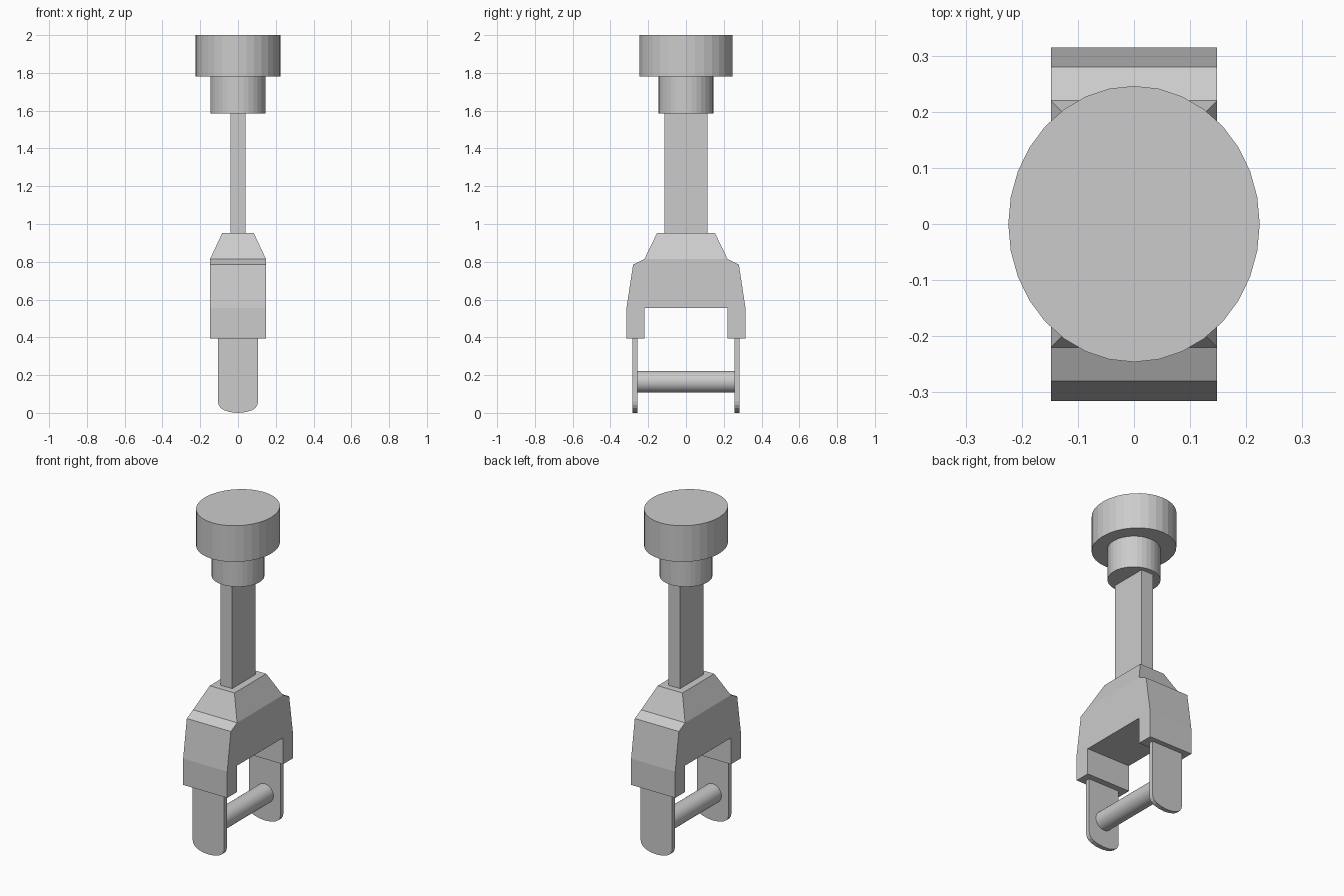
import bpy, bmesh, math

if "Cube" in bpy.data.objects:
    bpy.data.objects.remove(bpy.data.objects["Cube"])


def finish(name, bm):
    bmesh.ops.recalc_face_normals(bm, faces=bm.faces)
    mesh = bpy.data.meshes.new(name)
    bm.to_mesh(mesh)
    bm.free()
    obj = bpy.data.objects.new(name, mesh)
    bpy.context.collection.objects.link(obj)
    return obj


def prism(name, points, depth):
    """Closed profile of 3D points pushed along a depth vector."""
    bm = bmesh.new()
    face = bm.faces.new([bm.verts.new(p) for p in points])
    ext = bmesh.ops.extrude_face_region(bm, geom=[face], use_keep_orig=True)
    moved = [v for v in ext["geom"] if isinstance(v, bmesh.types.BMVert)]
    bmesh.ops.translate(bm, vec=depth, verts=moved)
    return finish(name, bm)


def cylinder(name, rx, ry, z0, z1, sides=32):
    ring = [(rx * math.cos(2 * math.pi * i / sides),
             ry * math.sin(2 * math.pi * i / sides), z0) for i in range(sides)]
    return prism(name, ring, (0, 0, z1 - z0))


def tapered_box(name, bottom, top, z0, z1):
    bm = bmesh.new()
    bmesh.ops.create_cube(bm, size=2)
    for v in bm.verts:
        hx, hy = top if v.co.z > 0 else bottom
        v.co = (v.co.x * hx, v.co.y * hy, z1 if v.co.z > 0 else z0)
    return finish(name, bm)


# Cap, collar and flat stem
cylinder("top_cap", 0.224, 0.246, 1.78, 2.0)
cylinder("collar", 0.146, 0.145, 1.585, 1.78)
tapered_box("stem", (0.04, 0.113), (0.04, 0.113), 0.95, 1.585)

# Fork body: half profile mirrored in y, with a tapered shoulder on top
half = [(0.22, 0.815), (0.28, 0.785), (0.315, 0.555),
        (0.315, 0.395), (0.22, 0.395), (0.22, 0.555)]
outline = half + [(-y, z) for y, z in reversed(half)]
prism("fork_body", [(-0.148, y, z) for y, z in outline], (0.296, 0, 0))
tapered_box("fork_shoulder", (0.148, 0.22), (0.083, 0.153), 0.815, 0.953)

# Side plates with rounded lower ends
edge = [(0.106, 0.42), (0.106, 0.06), (0.102, 0.042), (0.092, 0.026),
        (0.073, 0.014), (0.04, 0.004)]
plate = edge + [(0, 0)] + [(-x, z) for x, z in reversed(edge)]
for side, y in (("front", -0.284), ("back", 0.257)):
    prism(side + "_plate", [(x, y, z) for x, z in plate], (0, 0.027, 0))

# Cross bar between the plates
bpy.ops.mesh.primitive_cylinder_add(vertices=32, radius=0.058, depth=0.52,
                                    location=(0, 0, 0.165),
                                    rotation=(math.pi / 2, 0, 0))
bar = bpy.context.object
bar.name = "cross_bar"
bpy.ops.object.shade_smooth_by_angle(angle=math.radians(40))
